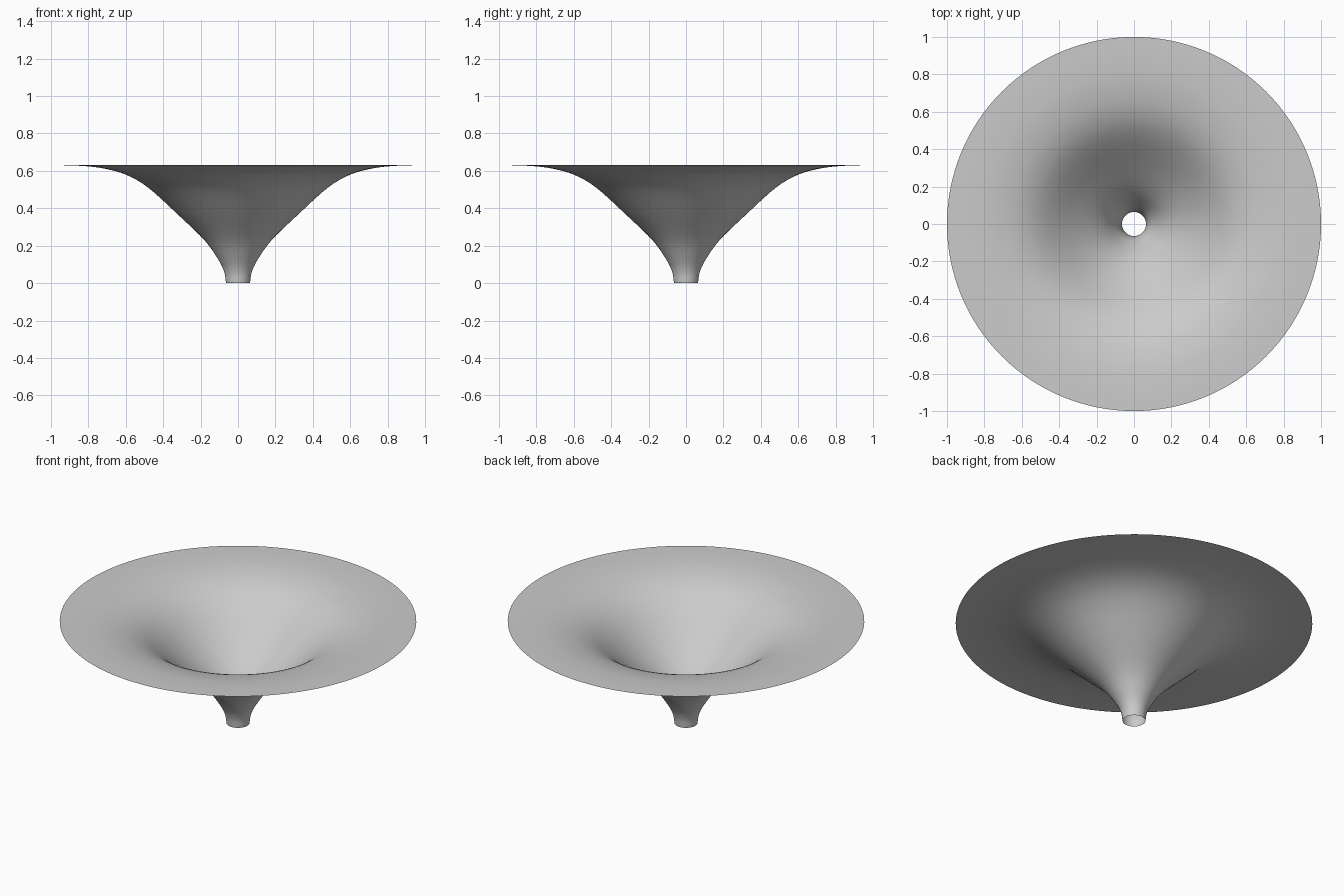
import bpy
import bmesh
import math
from mathutils import Vector

cube = bpy.data.objects.get("Cube")
if cube:
    bpy.data.objects.remove(cube, do_unlink=True)

SEGMENTS = 128
STEPS = 5

# Flared profile from the narrow spout to the flat rim: (radius, height)
PROFILE = [(0.064, 0), (0.074, 0.06), (0.105, 0.125), (0.18, 0.23),
           (0.32, 0.365), (0.48, 0.51), (0.6, 0.58), (0.73, 0.615),
           (0.86, 0.628), (1, 0.631)]


def smooth_path(points, steps):
    """Catmull-Rom curve through the profile points."""
    pts = [Vector((r, 0, z)) for r, z in points]
    pts = [2 * pts[0] - pts[1]] + pts + [2 * pts[-1] - pts[-2]]
    path = []
    for a, b, c, d in zip(pts, pts[1:], pts[2:], pts[3:]):
        for i in range(steps):
            t = i / steps
            path.append(b + 0.5 * t * (c - a + t * (2 * a - 5 * b + 4 * c - d
                                                    + t * (3 * (b - c) + d - a))))
    return path + [pts[-2]]


# Open funnel: one thin surface turned around the vertical axis
bm = bmesh.new()
verts = [bm.verts.new(p) for p in smooth_path(PROFILE, STEPS)]
edges = [bm.edges.new(pair) for pair in zip(verts, verts[1:])]
bmesh.ops.spin(bm, geom=verts + edges, cent=(0, 0, 0), axis=(0, 0, 1),
               angle=math.tau, steps=SEGMENTS, use_merge=True)
bmesh.ops.remove_doubles(bm, verts=bm.verts, dist=0.0001)
bm.normal_update()
# Face the inside of the bowl upward
if sum(f.normal.z for f in bm.faces) < 0:
    bmesh.ops.reverse_faces(bm, faces=bm.faces)
for face in bm.faces:
    face.smooth = True

mesh = bpy.data.meshes.new("flared_funnel")
bm.to_mesh(mesh)
bm.free()
funnel = bpy.data.objects.new("flared_funnel", mesh)
bpy.context.collection.objects.link(funnel)

# Plain grey finish
grey = bpy.data.materials.new("light_grey")
grey.use_nodes = True
colour = (0.6, 0.6, 0.6, 1)
grey.diffuse_color = colour
grey.node_tree.nodes["Principled BSDF"].inputs["Base Color"].default_value = colour
mesh.materials.append(grey)
